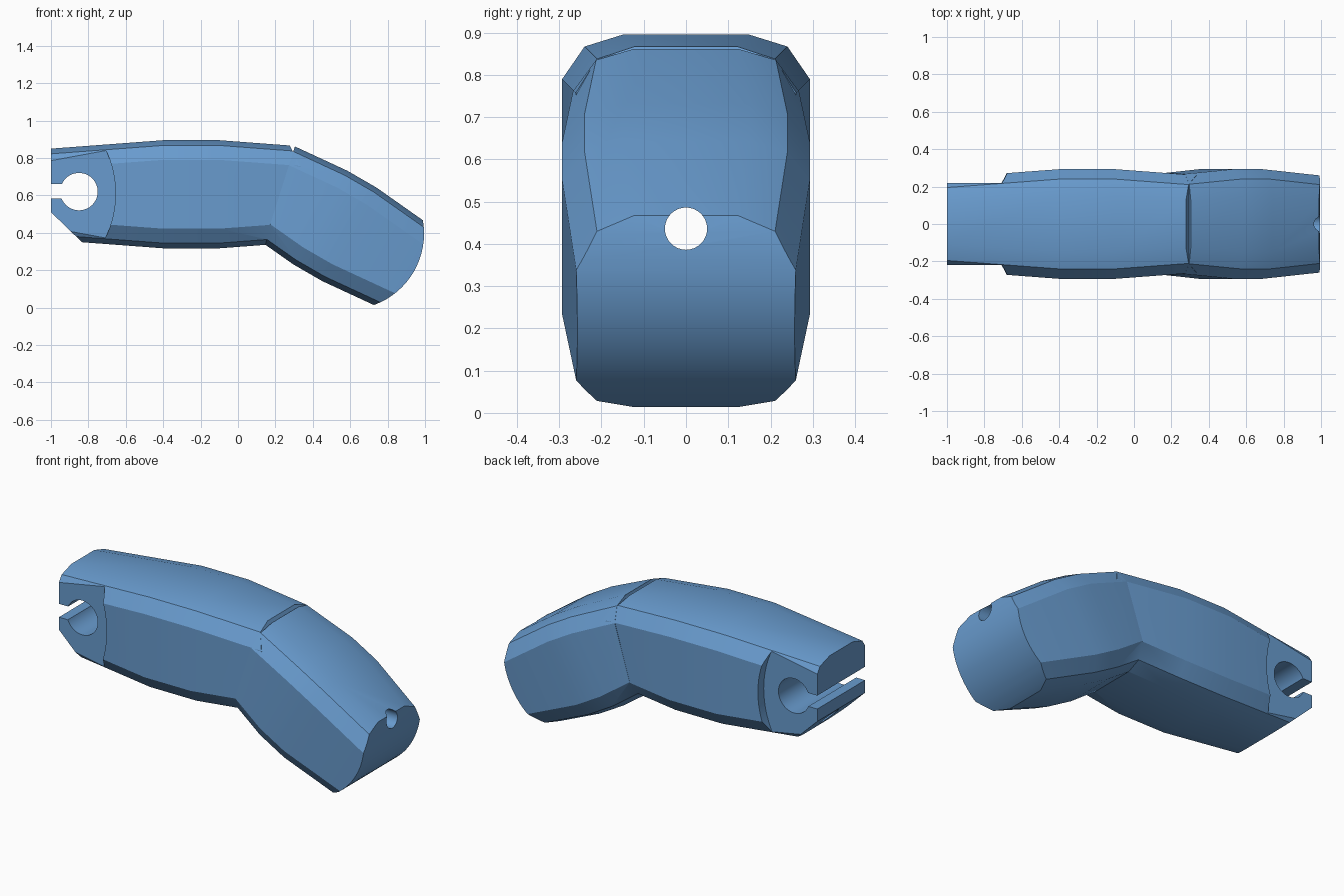
import bpy, bmesh, math
from mathutils import Matrix, Vector

if "Cube" in bpy.data.objects:
    bpy.data.objects.remove(bpy.data.objects["Cube"])

blue = bpy.data.materials.new("steel blue")
blue.diffuse_color = (0.14, 0.33, 0.62, 1)
blue.use_nodes = True
blue.node_tree.nodes["Principled BSDF"].inputs["Base Color"].default_value = blue.diffuse_color


def make(name, bm):
    bmesh.ops.recalc_face_normals(bm, faces=bm.faces)
    me = bpy.data.meshes.new(name)
    bm.to_mesh(me)
    bm.free()
    me.materials.append(blue)
    ob = bpy.data.objects.new(name, me)
    bpy.context.collection.objects.link(ob)
    return ob


# Quarter of the chamfered cross-section: (half width, half height)
QUARTER = [(0.15, 0.289), (0.24, 0.261), (0.293, 0.184)]


def ring(d):
    q = [(y - d, z - d) for y, z in QUARTER]
    return (q + [(y, -z) for y, z in reversed(q)] +
            [(-y, -z) for y, z in q] + [(-y, z) for y, z in reversed(q)])


def loft(name, stations, slope, flat, place):
    """Stations give (position, tilt); the section shrinks outside the flat span."""
    bm = bmesh.new()
    loops = []
    for pos, tilt in stations:
        loop = []
        for i in range(12):
            u = pos
            for _ in range(4):
                d = slope * max(flat[0] - u, 0, u - flat[1])
                y, v = ring(d)[i]
                u = pos + tilt * v
            loop.append(bm.verts.new(place(u, y, v)))
        loops.append(loop)
    for a, b in zip(loops, loops[1:]):
        for i in range(12):
            j = (i + 1) % 12
            bm.faces.new((a[i], a[j], b[j], b[i]))
    bm.faces.new(loops[0])
    bm.faces.new(loops[-1])
    return make(name, bm)


def prism(name, pts, y0, y1):
    """Extrude an x-z outline along y."""
    bm = bmesh.new()
    a = [bm.verts.new((x, y0, z)) for x, z in pts]
    b = [bm.verts.new((x, y1, z)) for x, z in pts]
    bm.faces.new(a)
    bm.faces.new(b)
    n = len(pts)
    for i in range(n):
        j = (i + 1) % n
        bm.faces.new((a[i], a[j], b[j], b[i]))
    return make(name, bm)


def circle(cx, cz, r, n):
    return [(cx + r * math.cos(2 * math.pi * i / n),
             cz + r * math.sin(2 * math.pi * i / n)) for i in range(n)]


def boolean(ob, other, op):
    m = ob.modifiers.new(op, 'BOOLEAN')
    m.operation, m.object, m.solver = op, other, 'EXACT'
    bpy.context.view_layer.objects.active = ob
    bpy.ops.object.modifier_apply(modifier=m.name)
    bpy.data.objects.remove(other)


# Straight rear arm with a slanted front end
arm = loft("bent_arm", [(-1, 0), (-0.4, 0), (-0.1, 0), (0.41, -0.51)],
           0.075, (-0.4, -0.1), lambda u, y, v: (u, y, 0.606 + v))

# Front arm, sloping down by 30 degrees
C, S = math.cos(math.pi / 6), math.sin(math.pi / 6)


def sloped(u, v):
    v += 0.637
    return C * u + S * v, C * v - S * u


def place_front(u, y, v):
    x, z = sloped(u, v)
    return x, y, z


front = loft("front_arm", [(-0.11, -0.22), (0.14, 0), (0.32, 0), (0.8, 0)],
             0.09, (0.14, 0.32), place_front)

# Rounded tip of the front arm
arc = [(0.312 + 0.406 * math.cos(t), 0.406 * math.sin(t))
       for t in [math.radians(-60 + 120 * i / 24) for i in range(25)]]
tip = [(-0.6, 0.4), (-0.6, -0.4)] + arc
boolean(front, prism("tip_cutter", [sloped(*p) for p in tip], -0.5, 0.5), 'INTERSECT')
boolean(arm, front, 'UNION')

# Recessed cheeks either side of the clip
for s in (-1, 1):
    boolean(arm, prism("cheek_cutter", circle(-1.205, 0.61, 0.55, 96),
                       s * 0.22, s * 0.5), 'DIFFERENCE')

# Chamfered lower corner, clip bore and slot
boolean(arm, prism("corner_cutter", [(-1.1, 0.607), (-1.1, 0.2), (-0.68, 0.2)],
                   -0.5, 0.5), 'DIFFERENCE')
boolean(arm, prism("bore_cutter", circle(-0.85, 0.62, 0.1, 48), -0.5, 0.5), 'DIFFERENCE')
boolean(arm, prism("slot_cutter", [(-1.1, 0.583), (-0.88, 0.583), (-0.88, 0.661),
                                   (-1.1, 0.661)], -0.5, 0.5), 'DIFFERENCE')

# Long hole running through the whole part
bm = bmesh.new()
bmesh.ops.create_cone(bm, cap_ends=True, segments=32, radius1=0.05, radius2=0.05, depth=2.6,
                      matrix=Matrix.Translation(Vector((0, 0, 0.436))) @
                      Matrix.Rotation(math.pi / 2, 4, 'Y'))
boolean(arm, make("long_hole_cutter", bm), 'DIFFERENCE')

bpy.ops.object.select_all(action='DESELECT')
arm.select_set(True)
bpy.context.view_layer.objects.active = arm
bpy.ops.object.shade_smooth_by_angle(angle=math.radians(30))
